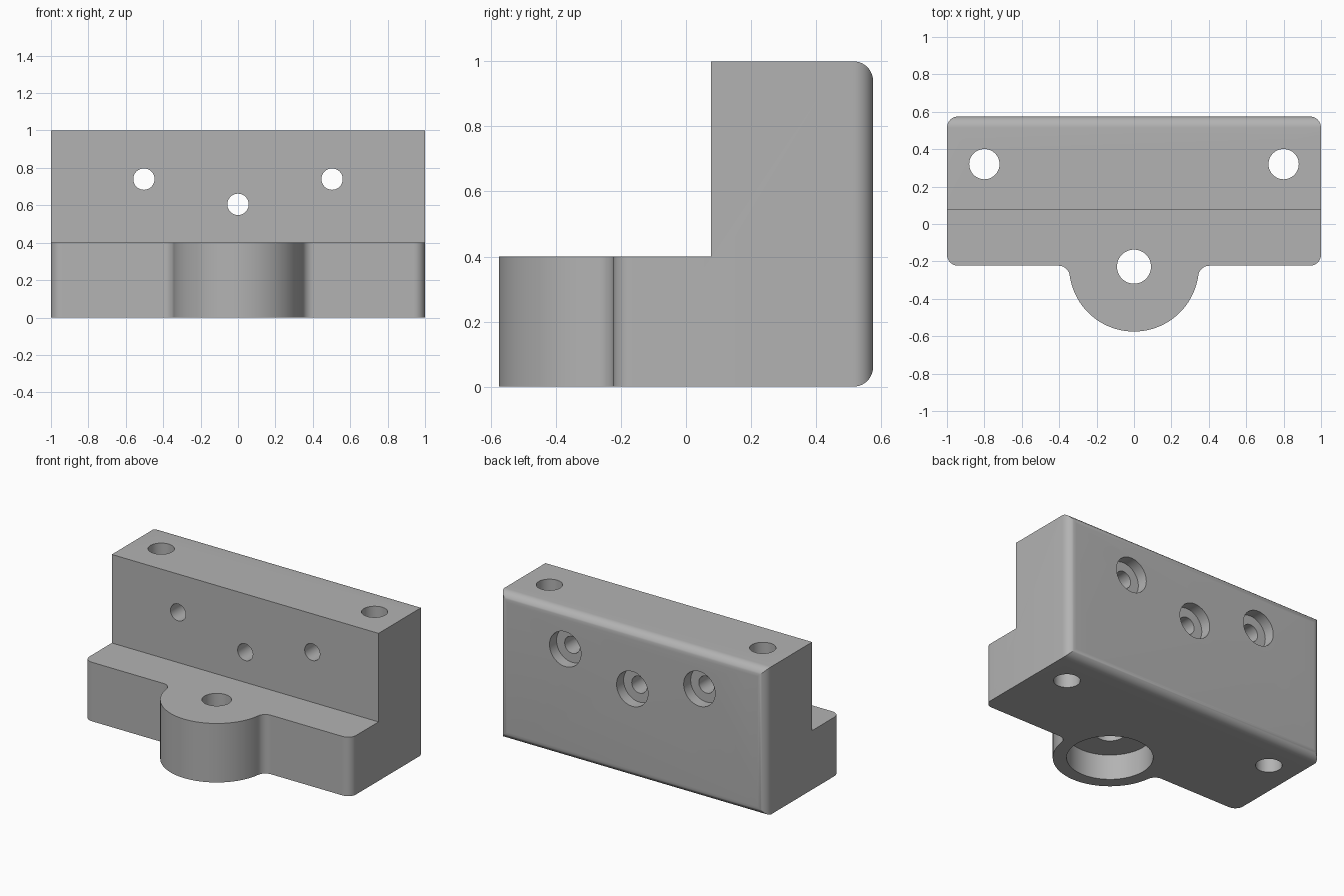
import bpy, bmesh
from math import sin, cos, pi, radians, sqrt, atan2
from mathutils import Matrix, Vector

if "Cube" in bpy.data.objects:
    bpy.data.objects.remove(bpy.data.objects["Cube"])

grey = bpy.data.materials.new("plain grey")
grey.use_nodes = True
grey.diffuse_color = (0.45, 0.45, 0.45, 1)
grey.node_tree.nodes["Principled BSDF"].inputs["Base Color"].default_value = grey.diffuse_color

BACK, FRONT, STEP_Y, STEP_Z = 0.575, -0.223, 0.077, 0.4
FILLET, BOSS_R, BOSS_Y = 0.06, 0.347, -0.228


def arc(cx, cy, r, start, end, steps=10):
    """Points along a circular arc, angles in radians."""
    angles = [start + (end - start) * i / steps for i in range(steps + 1)]
    return [(cx + r * cos(a), cy + r * sin(a)) for a in angles]


def prism(name, points, place, depth):
    """Extrude a flat outline; place maps a 2D point to 3D."""
    bm = bmesh.new()
    face = bm.faces.new([bm.verts.new(place(*p)) for p in points])
    moved = bmesh.ops.extrude_face_region(bm, geom=[face])["geom"]
    bmesh.ops.translate(bm, vec=depth, verts=[v for v in moved if isinstance(v, bmesh.types.BMVert)])
    bmesh.ops.recalc_face_normals(bm, faces=bm.faces)
    return to_object(name, bm)


def to_object(name, bm):
    mesh = bpy.data.meshes.new(name)
    bm.to_mesh(mesh)
    bm.free()
    mesh.materials.append(grey)
    obj = bpy.data.objects.new(name, mesh)
    bpy.context.collection.objects.link(obj)
    return obj


def combine(target, tool, operation):
    """Apply a boolean, then discard the tool."""
    mod = target.modifiers.new(operation.lower(), 'BOOLEAN')
    mod.operation, mod.object, mod.solver = operation, tool, 'EXACT'
    bpy.context.view_layer.objects.active = target
    bpy.ops.object.modifier_apply(modifier=mod.name)
    bpy.data.objects.remove(tool)


def drill(target, start, end, radius):
    """Cut a round hole between two points."""
    start, end = Vector(start), Vector(end)
    axis = end - start
    bm = bmesh.new()
    bmesh.ops.create_cone(
        bm, cap_ends=True, segments=48, radius1=radius, radius2=radius, depth=axis.length,
        matrix=Matrix.Translation((start + end) / 2) @ axis.to_track_quat('Z', 'Y').to_matrix().to_4x4())
    combine(target, to_object("drill", bm), 'DIFFERENCE')


# Plan outline: rounded plate with a filleted round boss at the front
fy = FRONT - FILLET
fx = sqrt((BOSS_R + FILLET) ** 2 - (fy - BOSS_Y) ** 2)
meet = atan2(fy - BOSS_Y, fx)
right_half = (arc(0, BOSS_Y, BOSS_R, -pi / 2, meet, 32)
              + arc(fx, fy, FILLET, pi + meet, pi / 2)
              + arc(1 - FILLET, FRONT + FILLET, FILLET, -pi / 2, 0)
              + arc(1 - FILLET, BACK - FILLET, FILLET, 0, pi / 2))
# drop the doubled point where the boss and fillet touch
right_half.pop(32)
outline = right_half + [(-x, y) for x, y in reversed(right_half[1:])]
block = prism("bracket_block", outline, lambda x, y: (x, y, 0), (0, 0, 1))

# Side profile: L shape with rounded back edges
side = ([(-0.8, 0), (-0.8, STEP_Z), (STEP_Y, STEP_Z), (STEP_Y, 1)]
        + arc(BACK - FILLET, 1 - FILLET, FILLET, pi / 2, 0)
        + arc(BACK - FILLET, FILLET, FILLET, 0, -pi / 2))
combine(block, prism("side_profile", side, lambda y, z: (-1.2, y, z), (2.4, 0, 0)), 'INTERSECT')

# Vertical bolt holes through the tall part
for x in (-0.8, 0.8):
    drill(block, (x, 0.32, -0.1), (x, 0.32, 1.1), 0.081)

# Boss hole with a wide recess underneath
drill(block, (0, BOSS_Y, -0.1), (0, BOSS_Y, 0.6), 0.091)
drill(block, (0, BOSS_Y, -0.1), (0, BOSS_Y, 0.17), 0.263)

# Horizontal screw holes, counterbored from the back
for x, z in ((-0.503, 0.74), (0, 0.605), (0.503, 0.74)):
    drill(block, (x, -0.1, z), (x, 0.7, z), 0.057)
    drill(block, (x, BACK - 0.075, z), (x, 0.7, z), 0.118)

# Smooth curved walls, crisp edges
bpy.ops.object.select_all(action='DESELECT')
block.select_set(True)
bpy.context.view_layer.objects.active = block
bpy.ops.object.shade_smooth_by_angle(angle=radians(30))
